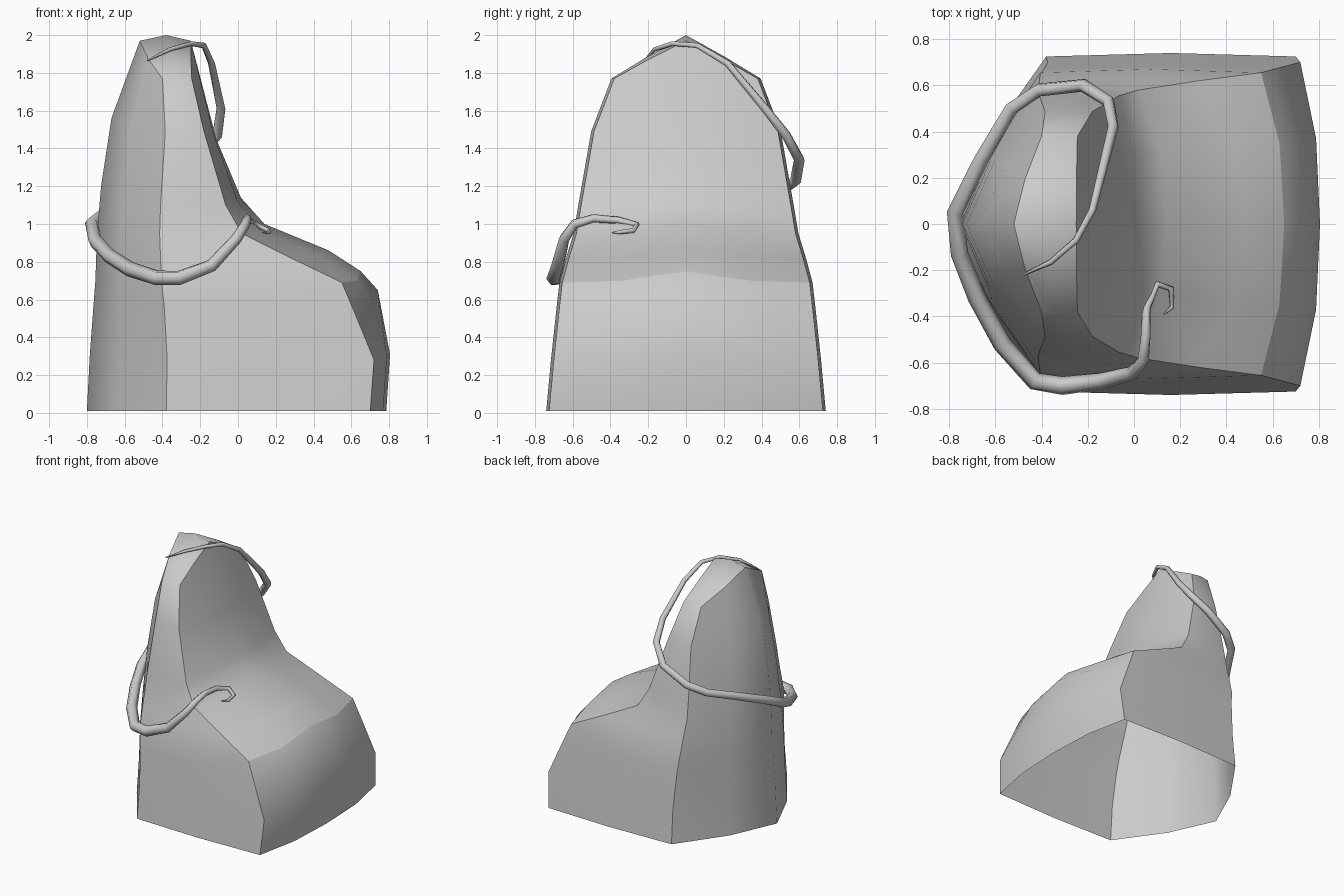
import bpy, bmesh

if "Cube" in bpy.data.objects:
    bpy.data.objects.remove(bpy.data.objects["Cube"])


def link(name, data):
    ob = bpy.data.objects.new(name, data)
    bpy.context.collection.objects.link(ob)
    return ob


# Rows run from the top of the backrest, down the seat, to the front base:
# front centre x, z | front corner x, y, z | back corner x, back centre x, z | seat fall-off
ROWS = [
    (-.25, 1.97, -.245, .38, 1.77, -.40, -.52, 1.97, .5),
    (-.115, 1.45, -.18, .487, 1.49, -.385, -.67, 1.56, .5),
    (.015, 1.14, -.065, .555, 1.10, -.41, -.725, 1.20, .5),
    (.14, 1.00, .02, .58, .95, -.415, -.742, 1.00, .7),
    (.48, .86, .28, .62, .82, -.41, -.75, .85, .75),
    (.65, .75, .55, .655, .69, -.405, -.755, .70, .85),
    (.805, .31, .72, .70, .28, -.375, -.785, .30, .5),
    (.785, .01, .70, .725, .01, -.38, -.80, .01, .5),
]


def half_ring(row):
    ax, az, fx, fy, fz, bx, cx, cz, fall = row
    return [
        (ax, 0, az),
        (ax + (fx - ax) * .2, fy * .53, az + (fz - az) * fall),
        (fx, fy, fz),
        ((fx + bx) / 2, fy + .015, fz),
        (bx, fy, fz),
        (cx + (bx - cx) * .39, fy * .5, (cz + fz) / 2),
        (cx, 0, cz),
    ]


# Body: open-bottomed chair-shaped block, one half mirrored
bm = bmesh.new()
grid = []
for i, row in enumerate(ROWS):
    grid.append([bm.verts.new(p) for p in half_ring(row)])
    if i == 5:
        # rounded nose just under the seat's front edge
        nose = [(.74, 0, .65), (.71, .35, .60), (.605, .67, .56),
                (.11, .685, .56), (-.39, .67, .56), (-.625, .335, .57), (-.765, 0, .57)]
        grid.append([bm.verts.new(p) for p in nose])
for r0, r1 in zip(grid, grid[1:]):
    for k in range(6):
        bm.faces.new((r0[k], r0[k + 1], r1[k + 1], r1[k]))

# Body crown: arch between the front and back faces of the backrest
top = grid[0]
ridge = [bm.verts.new((-.38, 0, 2.0)), bm.verts.new((-.345, .215, 1.88)), top[3]]
for side in (top[:3], top[6:3:-1]):
    for k in range(2):
        bm.faces.new((side[k], side[k + 1], ridge[k + 1], ridge[k]))
bmesh.ops.recalc_face_normals(bm, faces=bm.faces)
if sum(f.normal.z * f.calc_area() for f in bm.faces) < 0:
    bmesh.ops.reverse_faces(bm, faces=bm.faces)

# Sharp corner lines, crown outline and seat front edge
for f in bm.faces:
    f.smooth = True
sharp = [(a[k], b[k]) for a, b in zip(grid, grid[1:]) for k in (2, 4)]
sharp += [(top[k], top[k + 1]) for k in (0, 1, 4, 5)]
sharp += [(grid[5][k], grid[5][k + 1]) for k in (0, 1)]
for pair in sharp:
    e = bm.edges.get(pair)
    if e:
        e.smooth = False
me = bpy.data.meshes.new("chair_body")
bm.to_mesh(me)
bm.free()
body = link("chair_body", me)
mirror = body.modifiers.new("mirror", 'MIRROR')
mirror.use_axis = (False, True, False)
mirror.merge_threshold = .001

# Tendril: tapered vine from the crown, round the back, to the seat (x, y, z, radius)
VINE = [
    (-.48, -.22, 1.865, .004), (-.36, -.165, 1.925, .010), (-.25, -.07, 1.955, .012),
    (-.18, .06, 1.945, .014), (-.14, .22, 1.85, .017), (-.09, .42, 1.61, .021),
    (-.11, .53, 1.47, .024), (-.22, .60, 1.34, .026), (-.41, .58, 1.23, .027),
    (-.53, .50, 1.17, .028), (-.66, .28, 1.09, .030), (-.775, .05, 1.00, .032),
    (-.755, -.13, .91, .034), (-.68, -.32, .83, .035), (-.57, -.52, .76, .036),
    (-.43, -.68, .715, .036), (-.31, -.70, .715, .036), (-.14, -.68, .78, .032),
    (-.01, -.645, .92, .027), (.04, -.59, 1.0, .023), (.05, -.49, 1.03, .020),
    (.055, -.36, 1.02, .017), (.10, -.26, .995, .014), (.16, -.28, .965, .012),
    (.165, -.36, .955, .009), (.13, -.39, .955, .003),
]
cu = bpy.data.curves.new("tendril", 'CURVE')
cu.dimensions = '3D'
cu.bevel_depth = 1.12
cu.bevel_resolution = 1
cu.use_fill_caps = True
sp = cu.splines.new('POLY')
sp.points.add(len(VINE) - 1)
for p, (x, y, z, r) in zip(sp.points, VINE):
    p.co = (x, y, z, 1)
    p.radius = r
sp.use_smooth = True
link("tendril", cu)
